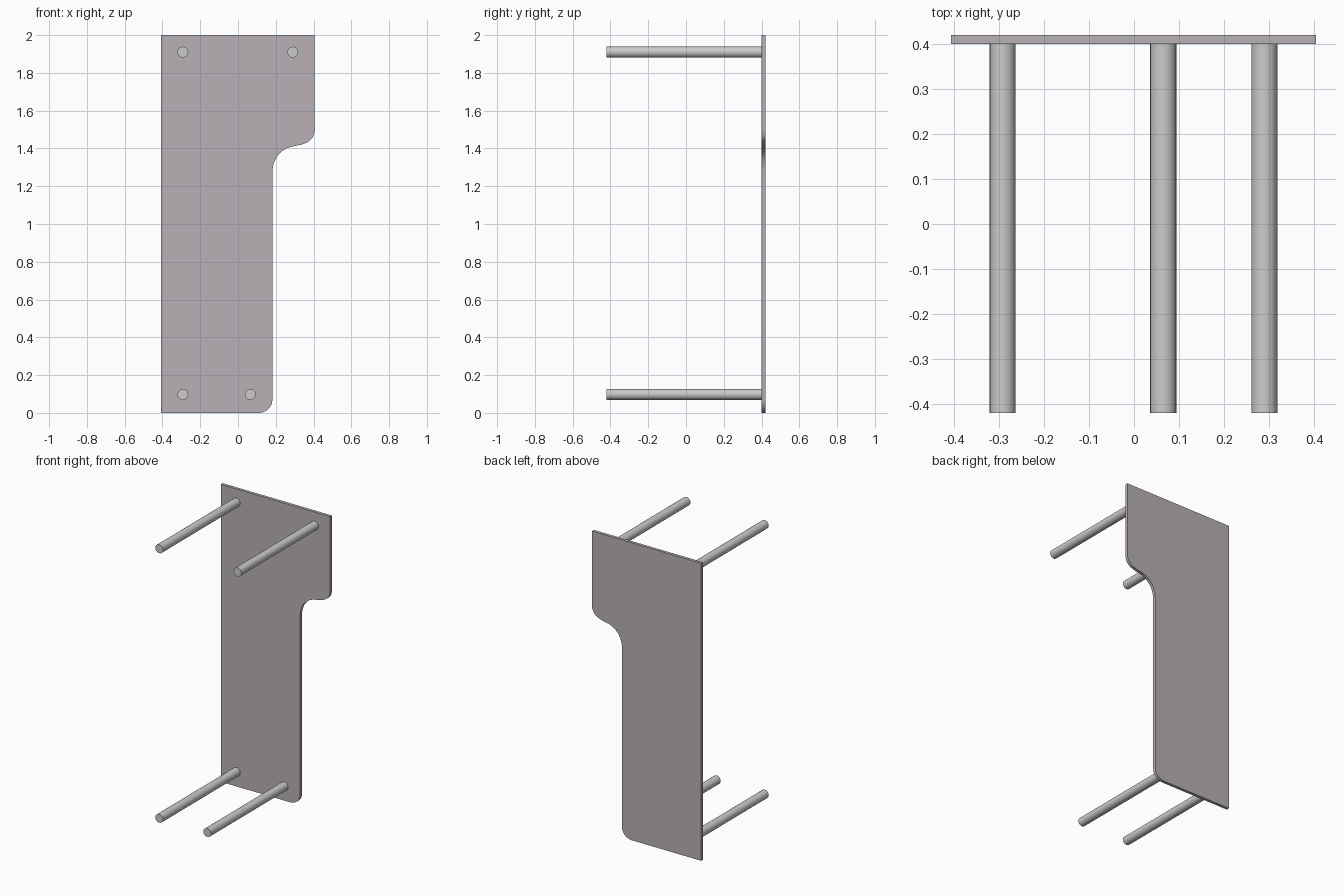
import bpy, bmesh
from math import pi
from mathutils import Vector
from mathutils.geometry import interpolate_bezier

if "Cube" in bpy.data.objects:
    bpy.data.objects.remove(bpy.data.objects["Cube"])


def bezier(a, b, c, d, n=10):
    return [(p.x, p.y) for p in interpolate_bezier(
        Vector((*a, 0)), Vector((*b, 0)), Vector((*c, 0)), Vector((*d, 0)), n)]


def smooth(obj):
    bpy.ops.object.select_all(action='DESELECT')
    obj.select_set(True)
    bpy.context.view_layer.objects.active = obj
    bpy.ops.object.shade_smooth_by_angle(angle=pi / 6)


# Back panel: outline in the xz plane, extruded along y
outline = [(-0.407, 2.0), (-0.407, 0.0)]
outline += bezier((0.11, 0.0), (0.15, 0.0), (0.182, 0.032), (0.182, 0.07))
outline += bezier((0.182, 1.27), (0.182, 1.345), (0.225, 1.40), (0.295, 1.412))
outline += bezier((0.295, 1.412), (0.36, 1.422), (0.405, 1.44), (0.405, 1.50))[1:]
outline.append((0.405, 2.0))

bm = bmesh.new()
face = bm.faces.new([bm.verts.new((x, 0.40, z)) for x, z in outline])
ext = bmesh.ops.extrude_face_region(bm, geom=[face])
bmesh.ops.translate(bm, vec=(0, 0.02, 0),
                    verts=[g for g in ext['geom'] if isinstance(g, bmesh.types.BMVert)])
bmesh.ops.recalc_face_normals(bm, faces=bm.faces)
mesh = bpy.data.meshes.new("back_panel")
bm.to_mesh(mesh)
bm.free()
panel = bpy.data.objects.new("back_panel", mesh)
bpy.context.collection.objects.link(panel)
mat = bpy.data.materials.new("panel_mauve")
mat.diffuse_color = (0.48, 0.44, 0.47, 1)
mat.use_nodes = True
mat.node_tree.nodes["Principled BSDF"].inputs["Base Color"].default_value = mat.diffuse_color
mesh.materials.append(mat)
smooth(panel)

# Four support rods reaching forward from the panel
rods = {"upper_left_rod": (-0.292, 1.91), "upper_right_rod": (0.29, 1.91),
        "lower_left_rod": (-0.292, 0.098), "lower_right_rod": (0.065, 0.098)}
for name, (x, z) in rods.items():
    bpy.ops.mesh.primitive_cylinder_add(vertices=24, radius=0.029, depth=0.82,
                                        location=(x, -0.01, z), rotation=(pi / 2, 0, 0))
    rod = bpy.context.object
    rod.name = name
    smooth(rod)
